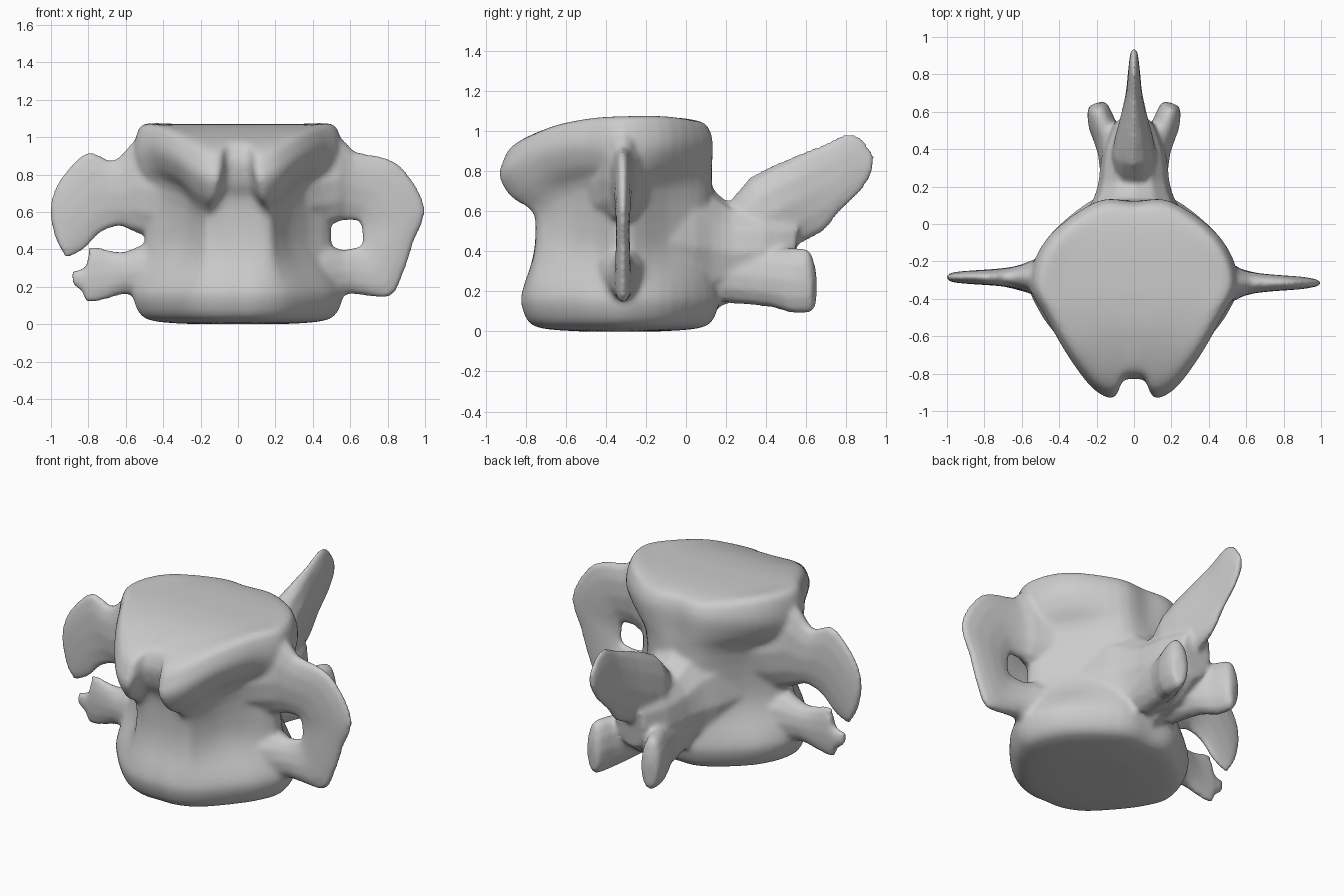
import bpy, bmesh, math
from mathutils import Vector

if "Cube" in bpy.data.objects:
    bpy.data.objects.remove(bpy.data.objects["Cube"])

parts = []

def spline(pts, n, closed):
    """Smooth curve through points, n steps per span."""
    c, out = len(pts), []
    at = (lambda i: pts[i % c]) if closed else (lambda i: pts[min(max(i, 0), c - 1)])
    for i in range(c if closed else c - 1):
        a, b, d, e = at(i - 1), at(i), at(i + 1), at(i + 2)
        for k in range(n):
            t = k / n
            out.append(b + (d - a) * (t / 2) + (a * 2 - b * 5 + d * 4 - e) * (t * t / 2)
                       + (b * 3 - a - d * 3 + e) * (t ** 3 / 2))
    return out if closed else out + [pts[-1]]

def skin(name, rings, around, along):
    """Closed smooth solid from a stack of equal-length point rings."""
    rings = [spline([Vector(p) for p in r], around, True) for r in rings]
    rings = list(zip(*[spline(col, along, False) for col in zip(*rings)]))
    bm = bmesh.new()
    vs = [[bm.verts.new(p) for p in r] for r in rings]
    n = len(vs[0])
    for a, b in zip(vs, vs[1:]):
        for i in range(n):
            bm.faces.new((a[i], a[(i + 1) % n], b[(i + 1) % n], b[i]))
    bm.faces.new(vs[0])
    bm.faces.new(vs[-1])
    bmesh.ops.triangulate(bm, faces=[f for f in bm.faces if len(f.verts) > 4])
    bmesh.ops.recalc_face_normals(bm, faces=bm.faces[:])
    me = bpy.data.meshes.new(name)
    bm.to_mesh(me)
    bm.free()
    ob = bpy.data.objects.new(name, me)
    bpy.context.collection.objects.link(ob)
    parts.append(ob)

def blade(name, stations, normal):
    """Loft of lens sections; each station = (edge point, edge point, half thickness)."""
    rings = []
    for a, b, t in stations:
        a, b = Vector(a), Vector(b)
        rings.append([(a + b) / 2 + (a - b) / 2 * math.cos(k * math.pi / 6)
                      + Vector(normal) * t * math.sin(k * math.pi / 6) for k in range(12)])
    skin(name, rings, 1, 2)

# vertebral body: half outlines from front centre to back centre
lip = [(0, -.83), (.06, -.84), (.11, -.93), (.22, -.88), (.35, -.71), (.47, -.5),
       (.56, -.31), (.46, -.07), (.2, .12), (0, .12)]
waist = [(0, -.75), (.08, -.75), (.17, -.74), (.22, -.67), (.28, -.57), (.37, -.46),
         (.5, -.31), (.33, -.09), (.17, .1), (0, .13)]
base = [(0, -.82), (.1, -.82), (.2, -.79), (.29, -.73), (.41, -.6), (.51, -.46),
        (.56, -.3), (.46, -.07), (.2, .14), (0, .16)]
lip_z = [.85, .85, .77, .8, .89, .93, .9, .93, .94, .94]

def top_z(y):
    return 1.07 - .17 * max(0, (-.2 - y) / .7) ** 3 - .45 * max(0, y + .08) ** 1.5

def mix(p, q, f):
    return [(a[0] + (b[0] - a[0]) * f, a[1] + (b[1] - a[1]) * f) for a, b in zip(p, q)]

def scaled(p, s):
    return [(x * s, -.33 + (y + .33) * s) for x, y in p]

def ring(outline, zs):
    half = [(x, y, z) for (x, y), z in zip(outline, zs)]
    return half + [(-x, y, z) for x, y, z in half[-2:0:-1]]

levels = [ring(scaled(base, s), [z] * 10) for s, z in ((.4, 0), (.75, .012), (.92, .045), (1, .14))]
levels += [ring(mix(base, waist, f), [z] * 10) for f, z in ((.15, .22), (.75, .35), (1, .48))]
levels.append(ring(mix(waist, lip, .12), [.6 + (z - .78) * .8 for z in lip_z]))
levels.append(ring(mix(waist, lip, .7), [z - .1 for z in lip_z]))
levels.append(ring(lip, lip_z))
edge = scaled(lip, .97)
levels.append(ring(edge, [(z + 2 * top_z(y)) / 3 for z, (x, y) in zip(lip_z, edge)]))
for s in (.9, .7, .4, .1):
    o = scaled(lip, s)
    levels.append(ring(o, [top_z(y) for x, y in o]))
skin("vertebral_body", levels, 4, 3)

def plate(name, pts, y):
    blade(name, [((a, y, b), (c, y, d), t) for a, b, c, d, t in pts], (0, 1, 0))

# right wing: loop around a small opening, flaring into the body
plate("right_wing", [(.3, .99, .3, .5, .22), (.45, .98, .45, .52, .13), (.55, 1, .53, .54, .095),
                     (.62, .93, .55, .55, .07), (.72, .91, .58, .55, .055),
                     (.85, .87, .63, .55, .045), (.96, .74, .65, .53, .04), (1.01, .6, .65, .5, .035),
                     (.95, .45, .66, .46, .035), (.85, .17, .65, .42, .04), (.75, .14, .6, .41, .05),
                     (.6, .16, .55, .4, .075), (.48, .12, .5, .42, .11), (.3, .1, .3, .45, .2)], -.315)
# left wing: broken into an upper and a lower stub
plate("left_wing_upper", [(-.3, .99, -.3, .45, .22), (-.45, .98, -.45, .45, .13), (-.55, .99, -.53, .48, .095),
                          (-.62, .91, -.58, .5, .07), (-.69, .88, -.63, .52, .055), (-.79, .93, -.7, .5, .045),
                          (-.88, .87, -.76, .46, .04), (-.98, .74, -.8, .41, .035),
                          (-1.01, .6, -.86, .37, .03), (-.98, .47, -.92, .35, .025)], -.285)
plate("left_wing_lower", [(-.3, .46, -.3, .1, .2), (-.48, .44, -.48, .12, .11), (-.6, .39, -.6, .16, .07),
                          (-.7, .4, -.7, .13, .045), (-.79, .42, -.81, .11, .035),
                          (-.81, .31, -.83, .17, .03), (-.89, .29, -.88, .2, .02)], -.29)

def mid(name, pts):
    blade(name, [((0, a, b), (0, c, d), t) for a, b, c, d, t in pts], (1, 0, 0))

# rear stem and the spine blade
mid("rear_stem", [(-.1, .8, -.1, .08, .34), (.05, .77, .05, .07, .27), (.13, .72, .13, .1, .22),
                  (.22, .64, .24, .15, .19), (.4, .62, .38, .17, .17), (.57, .58, .53, .27, .1)])
mid("spine_blade", [(.1, .64, .1, .3, .06), (.22, .65, .28, .3, .1), (.32, .77, .43, .35, .12),
                    (.55, .88, .58, .44, .075), (.7, .94, .69, .5, .045), (.81, .99, .77, .6, .035),
                    (.89, .95, .87, .69, .025), (.94, .87, .92, .77, .018)])
# paired lower processes
for s, side in ((1, "right"), (-1, "left")):
    blade(side + "_lower_process",
          [((s * .08, .2, .45), (s * .08, .2, .14), .09), ((s * .11, .4, .42), (s * .12, .42, .12), .08),
           ((s * .17, .54, .42), (s * .17, .52, .09), .07), ((s * .2, .62, .4), (s * .19, .62, .09), .055),
           ((s * .21, .645, .27), (s * .2, .64, .12), .035)], (1, -s * .4, 0))

# fuse everything into one smooth bone
bpy.ops.object.select_all(action='DESELECT')
for ob in parts:
    ob.select_set(True)
bone = parts[0]
bpy.context.view_layer.objects.active = bone
bpy.ops.object.join()
bone.name = "vertebra"
m = bone.modifiers.new("fuse", 'REMESH')
m.mode = 'VOXEL'
m.voxel_size = .014
m.use_smooth_shade = True
m = bone.modifiers.new("soften", 'SMOOTH')
m.factor = .5
m.iterations = 8
